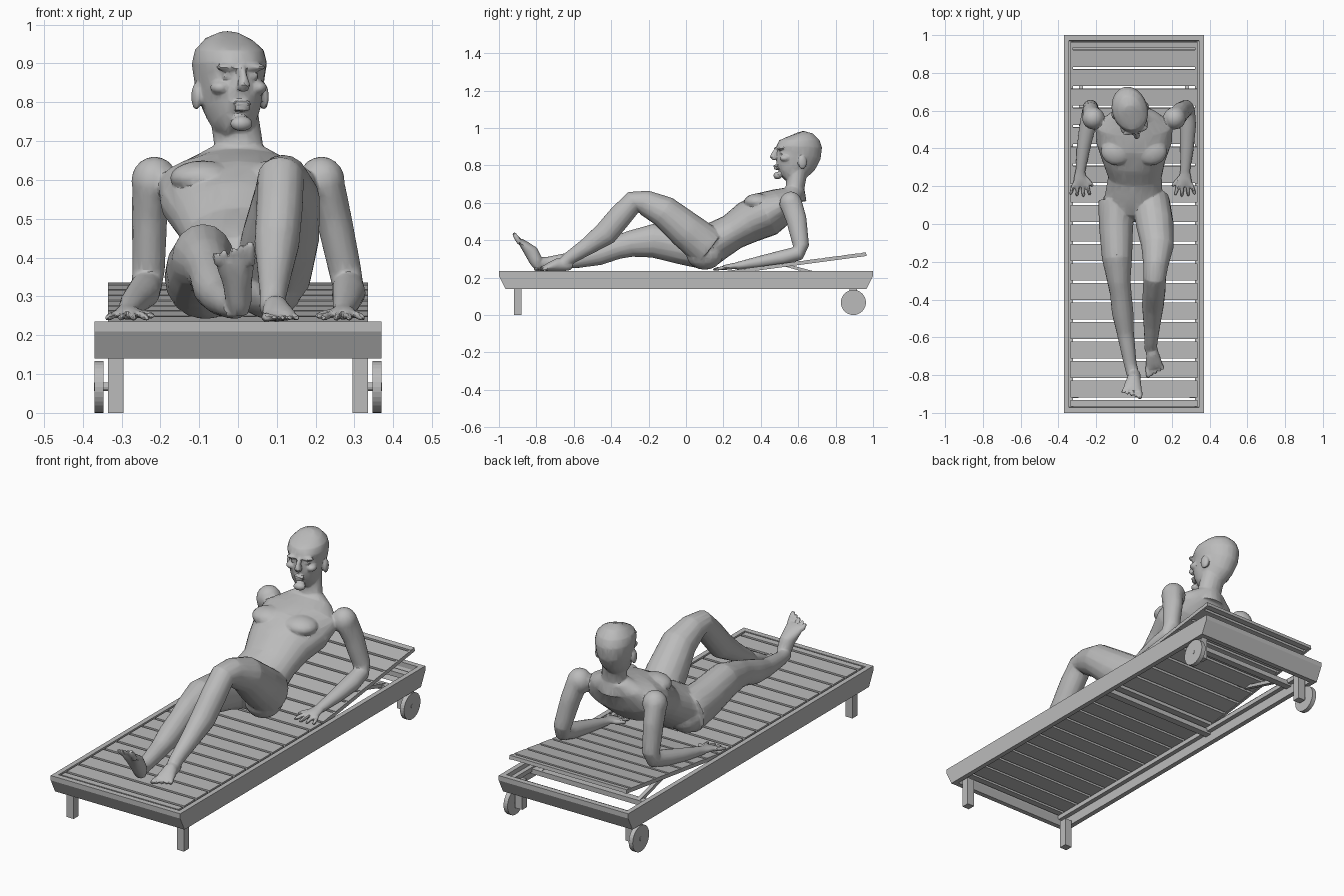
import bpy, bmesh, math
from mathutils import Matrix, Vector

if "Cube" in bpy.data.objects:
    bpy.data.objects.remove(bpy.data.objects["Cube"])

grey = bpy.data.materials.new("plain grey")
grey.use_nodes = True
GREY = (0.5, 0.5, 0.5, 1)
grey.diffuse_color = GREY
grey.node_tree.nodes["Principled BSDF"].inputs["Base Color"].default_value = GREY


def finish(name, bm):
    bmesh.ops.recalc_face_normals(bm, faces=bm.faces)
    me = bpy.data.meshes.new(name)
    bm.to_mesh(me)
    bm.free()
    me.materials.append(grey)
    ob = bpy.data.objects.new(name, me)
    bpy.context.collection.objects.link(ob)
    return ob


def add_box(bm, x0, x1, y0, y1, z0, z1, M=Matrix()):
    T = Matrix.Translation(((x0 + x1) / 2, (y0 + y1) / 2, (z0 + z1) / 2))
    S = Matrix.Diagonal((x1 - x0, y1 - y0, z1 - z0, 1))
    bmesh.ops.create_cube(bm, size=1, matrix=M @ T @ S)


def box(name, *dims):
    bm = bmesh.new()
    add_box(bm, *dims)
    return finish(name, bm)


def prism(name, profile, x0, x1):
    """Extrude a (y, z) outline along x."""
    bm = bmesh.new()
    a = [bm.verts.new((x0, y, z)) for y, z in profile]
    b = [bm.verts.new((x1, y, z)) for y, z in profile]
    bm.faces.new(a)
    bm.faces.new(b)
    n = len(a)
    for i in range(n):
        bm.faces.new((a[i], a[(i + 1) % n], b[(i + 1) % n], b[i]))
    return finish(name, bm)


def add_disc(bm, x, y, z, r, width, sides):
    M = Matrix.Translation((x, y, z)) @ Matrix.Rotation(math.pi / 2, 4, "Y")
    bmesh.ops.create_cone(bm, cap_ends=True, segments=sides, radius1=r, radius2=r,
                          depth=width, matrix=M)


# ---------- lounger frame ----------
TOP, PITCH, GAP0, HINGE = 0.235, 0.1033, -0.925, 0.211
side = [(-1, TOP), (1, TOP), (1, 0.21), (0.965, 0.14), (-0.965, 0.14), (-1, 0.21)]
for label, s in (("left", 1), ("right", -1)):
    prism(label + "_side_rail", side, s * 0.345, s * 0.37)
    box(label + "_ledge", *sorted((s * 0.322, s * 0.345)), -0.97, 0.97, 0.19, 0.213)
    box(label + "_front_leg", *sorted((s * 0.295, s * 0.335)), -0.92, -0.88, 0, 0.15)
    box(label + "_rear_post", *sorted((s * 0.295, s * 0.335)), 0.875, 0.915, 0.045, 0.19)
    bm = bmesh.new()
    add_disc(bm, s * 0.3575, 0.895, 0.067, 0.067, 0.023, 32)
    add_disc(bm, s * 0.35, 0.895, 0.067, 0.011, 0.042, 12)
    finish(label + "_wheel", bm)
for label, s in (("front", -1), ("rear", 1)):
    end = [(s, TOP), (s, 0.21), (s * 0.965, 0.14), (s * 0.94, 0.14), (s * 0.972, 0.21), (s * 0.972, TOP)]
    prism(label + "_end_rail", end, -0.345, 0.345)
for label, y in (("hinge", 0.16), ("middle", 0.78), ("rear", 0.935)):
    box(label + "_crossbar", -0.345, 0.345, y - 0.018, y + 0.018, 0.18, 0.205)

# ---------- slatted deck and tilted backrest ----------
bm = bmesh.new()
add_box(bm, -0.335, 0.335, -0.965, GAP0 - 0.007, 0.213, TOP)
for i in range(11):
    y = GAP0 + i * PITCH
    add_box(bm, -0.335, 0.335, y + 0.007, y + PITCH - 0.007, 0.213, TOP)
finish("deck_slats", bm)

tilt = Matrix.Translation((0, HINGE, TOP)) @ Matrix.Rotation(math.radians(7.6), 4, "X")
bm = bmesh.new()
for i in range(7):
    add_box(bm, -0.335, 0.335, i * PITCH + 0.007, (i + 1) * PITCH - 0.007, -0.018, 0, tilt)
add_box(bm, -0.335, 0.335, 7 * PITCH + 0.007, 0.758, -0.018, 0, tilt)
for s in (-1, 1):
    add_box(bm, *sorted((s * 0.322, s * 0.335)), 0, 0.758, -0.02, -0.002, tilt)
finish("backrest_slats", bm)
for label, s in (("left", 1), ("right", -1)):
    prism(label + "_backrest_strut", [(0.52, 0.262), (0.56, 0.267), (0.79, 0.205), (0.77, 0.19)],
          s * 0.27, s * 0.29)

# ---------- figure: overlapping lofts fused into one skin ----------
body = bmesh.new()


def loft(rings, M=Matrix(), n=16):
    """Tube through rings of (x, y, z, half width, half depth)."""
    pts = [Vector(r[:3]) for r in rings]
    loops = []
    for i, r in enumerate(rings):
        t = (pts[min(i + 1, len(pts) - 1)] - pts[max(i - 1, 0)]).normalized()
        u = (Vector((1, 0, 0)) - t * t.x).normalized()
        v = t.cross(u)
        loops.append([body.verts.new(M @ (pts[i] + u * r[3] * math.cos(a) + v * r[4] * math.sin(a)))
                      for a in (2 * math.pi * k / n for k in range(n))])
    for a, b in zip(loops, loops[1:]):
        for k in range(n):
            body.faces.new((a[k], a[(k + 1) % n], b[(k + 1) % n], b[k]))
    body.faces.new(loops[0][::-1])
    body.faces.new(loops[-1])


def blob(c, r, M=Matrix()):
    bmesh.ops.create_uvsphere(body, u_segments=16, v_segments=10, radius=1,
                              matrix=M @ Matrix.Translation(c) @ Matrix.Diagonal((*r, 1)))


def digit(a, b, r, M):
    a, b = Vector(a), Vector(b)
    loft([(*a, r, r), (*a.lerp(b, 0.55), r * 1.05, r * 1.1), (*a.lerp(b, 0.9), r * 0.9, r * 0.8),
          (*b, r * 0.5, r * 0.4)], M, 8)


def foot(M, s):
    loft([(0, 0, .022, .02, .018), (0, -.03, .032, .03, .032), (0, -.08, .034, .034, .034),
          (0, -.125, .022, .043, .022), (0, -.155, .014, .043, .013)], M)
    for k in range(5):
        x = s * (k * .019 - .037)
        digit((x, -.14, .012), (x * 1.1, -.2 + k * .007, .01), .012 if k == 0 else .008, M)


def hand(M, s):
    loft([(0, .015, .02, .024, .017), (0, -.03, .018, .034, .016), (0, -.075, .014, .04, .013)], M)
    for k in range(4):
        x = s * (k * .022 - .033)
        digit((x, -.06, .015), (x * 1.6, -.135 + abs(k - 1.3) * .009, .009), .0095, M)
    digit((-s * .02, -.02, .015), (-s * .068, -.075, .011), .011, M)


def place(x, y, z, pitch=0, yaw=0, size=1):
    return (Matrix.Translation((x, y, z)) @ Matrix.Rotation(math.radians(yaw), 4, "Z")
            @ Matrix.Rotation(math.radians(pitch), 4, "X") @ Matrix.Scale(size, 4))


# torso and neck
loft([(0, .04, .33, .10, .07), (0, .10, .355, .165, .112), (0, .17, .40, .15, .105),
      (.005, .25, .445, .142, .097), (0, .33, .495, .165, .113), (0, .43, .54, .2, .122),
      (0, .52, .59, .205, .098), (0, .575, .643, .13, .06), (0, .59, .68, .07, .05)], n=24)
loft([(.005, .58, .61, .08, .065), (.003, .583, .68, .063, .05), (-.01, .595, .77, .062, .055)])
for s in (-1, 1):
    blob((s * .09, .385, .605), (.085, .075, .045))
    blob((s * .215, .56, .597), (.06, .06, .063))
    blob((s * .08, .10, .33), (.09, .10, .088))

# legs: the left one drawn up, the right one stretched out
loft([(.09, .12, .36, .10, .11), (.11, 0, .455, .10, .1), (.125, -.12, .555, .086, .085),
      (.115, -.22, .6, .066, .068), (.11, -.28, .605, .06, .06), (.107, -.35, .53, .06, .064),
      (.10, -.43, .435, .058, .065), (.095, -.53, .365, .045, .047), (.09, -.63, .3, .034, .035),
      (.088, -.665, .265, .033, .033)])
loft([(-.09, .12, .35, .10, .11), (-.095, -.02, .37, .09, .1), (-.09, -.18, .397, .08, .09),
      (-.08, -.3, .38, .062, .07), (-.07, -.37, .36, .057, .062), (-.06, -.47, .325, .057, .06),
      (-.045, -.58, .297, .045, .046), (-.02, -.74, .277, .034, .034), (-.005, -.80, .275, .033, .033)])
foot(place(.085, -.61, TOP, 0, 9), 1)
foot(place(0, -.815, TOP + .005, -60, -8, 1.12), -1)

# arms propped on the backrest
arm = [(.56, .6, .05, .06), (.59, .51, .046, .055), (.615, .37, .042, .043), (.6, .33, .04, .04),
       (.52, .308, .044, .04), (.4, .285, .036, .032), (.27, .262, .025, .02)]
reach = {-1: (.222, .228, .23, .235, .245, .268, .285), 1: (.222, .245, .275, .283, .285, .28, .27)}
for s, xs in reach.items():
    loft([(s * x, *r) for x, r in zip(xs, arm)])
    hand(place(s * xs[-1], .275, .245, 5), s)

# head, turned a little to its left
H = place(-.018, .59, 0, 0, 15)
skull = [(.725, .50, .56, .03), (.745, .477, .62, .055), (.78, .47, .66, .07), (.82, .472, .70, .08),
         (.86, .482, .725, .089), (.90, .482, .73, .095), (.935, .497, .715, .087),
         (.96, .53, .68, .062), (.974, .57, .63, .03)]
loft([(0, (a + b) / 2 - .59, z, w, (b - a) / 2) for z, a, b, w in skull], H, 24)
loft([(0, -.108, .89, .009, .01), (0, -.12, .865, .011, .016), (0, -.128, .845, .017, .02),
      (0, -.118, .832, .015, .013)], H, 10)
blob((0, -.104, .745), (.03, .022, .02), H)
blob((0, -.113, .797), (.026, .015, .007), H)
blob((0, -.111, .783), (.023, .015, .007), H)
for s in (-1, 1):
    blob((s * .035, -.098, .89), (.033, .016, .009), H)
    blob((s * .05, -.075, .838), (.025, .03, .018), H)
    blob((s * .035, -.094, .868), (.014, .01, .008), H)
    blob((s * .09, .01, .815), (.012, .024, .035), H)

figure = finish("reclining_figure", body)
bpy.context.view_layer.objects.active = figure
figure.select_set(True)
remesh = figure.modifiers.new("fuse", "REMESH")
remesh.mode, remesh.voxel_size = "VOXEL", 0.005
relax = figure.modifiers.new("relax", "SMOOTH")
relax.factor, relax.iterations = 0.5, 4
facets = figure.modifiers.new("facets", "DECIMATE")
facets.ratio = 0.07
for name in ("fuse", "relax", "facets"):
    bpy.ops.object.modifier_apply(modifier=name)
bpy.ops.object.shade_smooth_by_angle(angle=math.radians(30))
figure.select_set(False)
